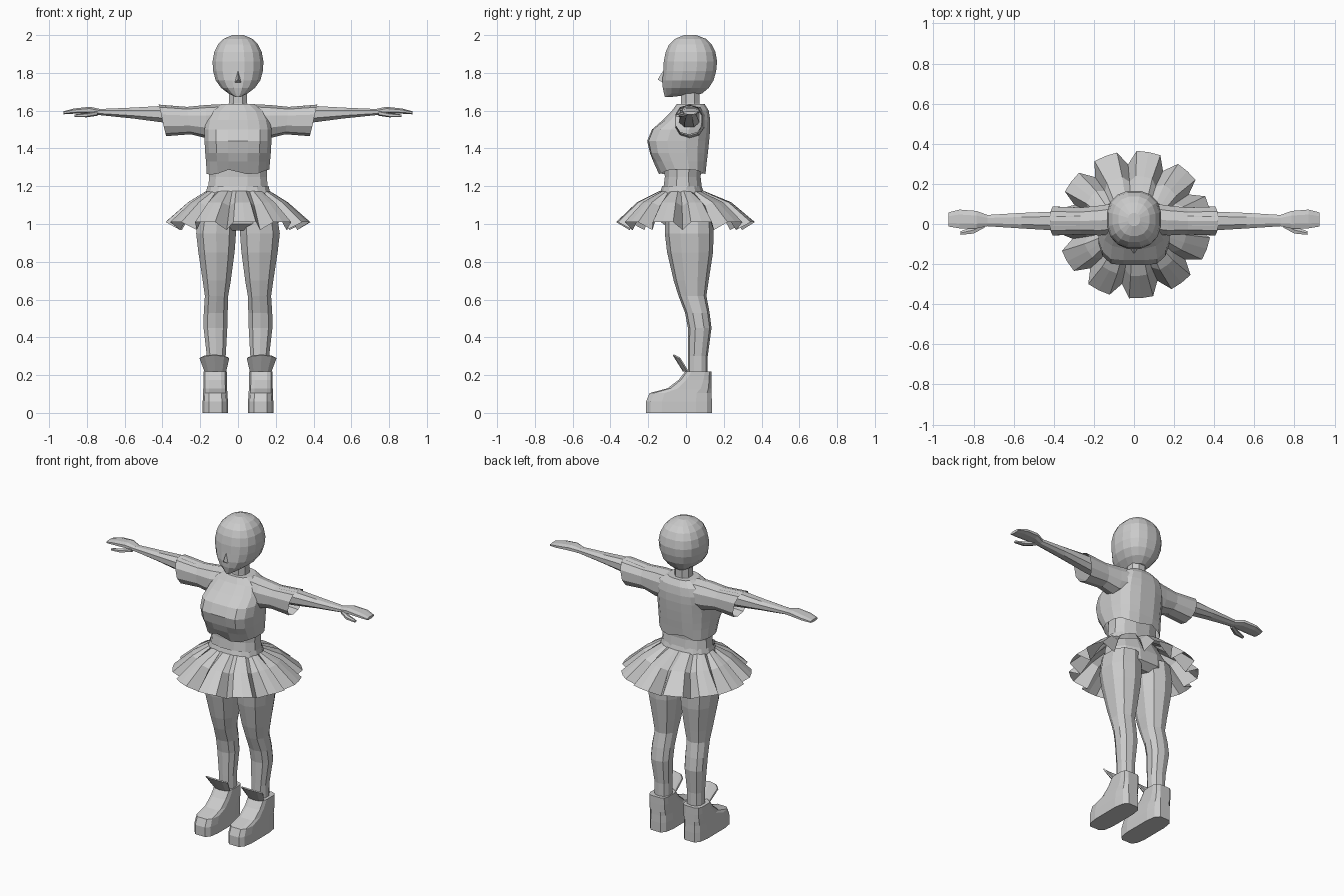
import bpy
from math import sin, cos, pi, radians, copysign


def make(name, verts, faces, mirror=False):
    me = bpy.data.meshes.new(name)
    me.from_pydata(verts, [], faces)
    me.update()
    ob = bpy.data.objects.new(name, me)
    bpy.context.collection.objects.link(ob)
    if mirror:
        ob.modifiers.new("mirror", "MIRROR").use_mirror_merge = False
    return ob


def spow(v, p):
    return copysign(abs(v) ** p, v)


def bridge(name, rings, caps=(True, True), mirror=False):
    """Join closed rings of equal point count with quads."""
    n = len(rings[0])
    verts = [v for r in rings for v in r]
    faces = [(k * n + i, k * n + (i + 1) % n, (k + 1) * n + (i + 1) % n, (k + 1) * n + i)
             for k in range(len(rings) - 1) for i in range(n)]
    if caps[0]:
        faces.append(tuple(reversed(range(n))))
    if caps[1]:
        faces.append(tuple(range(len(verts) - n, len(verts))))
    return make(name, verts, faces, mirror)


def tower(name, rows, n=12, p=0.85, **kw):
    """Rings stacked in z; row = (z, x min, x max, y front, y back)."""
    rings = []
    for z, x0, x1, y0, y1 in rows:
        rings.append([((x0 + x1) / 2 + (x1 - x0) / 2 * spow(cos(a), p),
                       (y0 + y1) / 2 + (y1 - y0) / 2 * spow(sin(a), p), z)
                      for a in (2 * pi * (i + 0.5) / n for i in range(n))])
    return bridge(name, rings, **kw)


def centred(name, rows, **kw):
    return tower(name, [(z, -w, w, y0, y1) for z, w, y0, y1 in rows], **kw)


def limb(name, rows, n=8, p=0.85, **kw):
    """Rings along x; row = (x, y front, y back, z low, z high, slant)."""
    rings = []
    for x, y0, y1, z0, z1, s in rows:
        rings.append([(x + s * sin(a),
                       (y0 + y1) / 2 + (y1 - y0) / 2 * spow(cos(a), p),
                       (z0 + z1) / 2 + (z1 - z0) / 2 * spow(sin(a), p))
                      for a in (2 * pi * (i + 0.5) / n for i in range(n))])
    return bridge(name, rings, mirror=True, **kw)


# head, nose and neck
centred("head", [
    (1.672, 0.012, -0.112, -0.085), (1.69, 0.05, -0.118, 0.085),
    (1.72, 0.09, -0.125, 0.122), (1.76, 0.12, -0.127, 0.148),
    (1.81, 0.134, -0.123, 0.162), (1.86, 0.137, -0.12, 0.167),
    (1.91, 0.128, -0.11, 0.158), (1.95, 0.108, -0.092, 0.138),
    (1.98, 0.078, -0.06, 0.108), (2.0, 0.03, -0.01, 0.055)], n=16)
make("nose", [(0, -0.15, 1.765), (-0.022, -0.118, 1.745), (0.022, -0.118, 1.745),
              (0, -0.118, 1.815)], [(0, 2, 1), (0, 1, 3), (0, 3, 2), (1, 2, 3)])
centred("neck", [(1.58, 0.065, -0.04, 0.085), (1.64, 0.052, -0.03, 0.075),
                 (1.72, 0.052, -0.03, 0.075)], n=8)

# cropped shirt, open at the hem
shirt = centred("shirt", [
    (1.275, 0.168, -0.145, 0.105), (1.33, 0.172, -0.175, 0.112),
    (1.375, 0.176, -0.205, 0.118), (1.44, 0.18, -0.22, 0.125),
    (1.50, 0.18, -0.195, 0.13), (1.55, 0.17, -0.125, 0.13),
    (1.60, 0.145, -0.075, 0.122), (1.635, 0.09, -0.05, 0.1)],
    n=16, p=0.75, caps=(False, True))
# hollow between the bust and a wavy hem
for v in shirt.data.vertices:
    if v.co.y < -0.1 and abs(v.co.x) < 0.06 and 1.35 < v.co.z < 1.53:
        v.co.y += 0.012
    if v.co.z < 1.28:
        v.co.z += 0.014 * cos(v.co.x * 30 + 1)

# sleeves, arms, hands, thumbs
limb("sleeve", [
    (0.07, -0.05, 0.11, 1.46, 1.635, 0), (0.17, -0.06, 0.095, 1.455, 1.63, 0),
    (0.26, -0.055, 0.085, 1.475, 1.62, 0.01), (0.40, -0.06, 0.09, 1.465, 1.632, 0.02)],
    n=10, caps=(False, False))
limb("arm", [
    (0.18, -0.04, 0.075, 1.51, 1.61, 0), (0.40, -0.035, 0.065, 1.535, 1.628, 0),
    (0.56, -0.025, 0.058, 1.557, 1.618, 0), (0.73, -0.013, 0.047, 1.575, 1.61, 0),
    (0.785, -0.025, 0.068, 1.583, 1.622, 0), (0.87, -0.025, 0.075, 1.583, 1.612, 0),
    (0.925, -0.015, 0.06, 1.58, 1.597, 0)])
limb("thumb", [
    (0.745, -0.02, 0.015, 1.573, 1.60, 0), (0.80, -0.05, -0.01, 1.565, 1.588, 0),
    (0.865, -0.055, -0.035, 1.566, 1.58, 0)], n=6)

# waist and hips
centred("waist_and_hips", [
    (0.965, 0.10, -0.07, 0.10), (1.0, 0.20, -0.11, 0.142), (1.08, 0.20, -0.12, 0.135),
    (1.17, 0.165, -0.125, 0.09), (1.25, 0.157, -0.115, 0.08), (1.36, 0.16, -0.12, 0.09)],
    caps=(True, False))

# legs
tower("leg", [
    (0.18, 0.065, 0.165, 0.01, 0.115), (0.30, 0.063, 0.167, 0.01, 0.115),
    (0.45, 0.054, 0.185, 0.01, 0.135), (0.53, 0.052, 0.184, -0.005, 0.125),
    (0.62, 0.049, 0.178, -0.04, 0.108), (0.70, 0.035, 0.19, -0.065, 0.12),
    (0.85, 0.014, 0.214, -0.10, 0.143), (0.95, 0.006, 0.226, -0.112, 0.146),
    (1.05, 0.006, 0.21, -0.112, 0.14)], n=10, mirror=True)

# chunky boots
tower("boot", [
    (0.0, 0.052, 0.188, -0.215, 0.14), (0.06, 0.052, 0.188, -0.215, 0.14),
    (0.105, 0.055, 0.186, -0.195, 0.138), (0.13, 0.057, 0.185, -0.10, 0.137),
    (0.175, 0.058, 0.184, -0.04, 0.136), (0.22, 0.058, 0.184, -0.005, 0.135)],
    n=12, p=0.5, mirror=True)

# flared tongue on the front of each boot
cols = [radians(190 + 40 * i) for i in range(5)]
low = [(0.12 + 0.058 * cos(a), 0.012 + 0.028 * sin(a), 0.218) for a in cols]
high = [(0.125 + 0.08 * cos(a), -0.03 + 0.04 * sin(a), 0.285 - 0.02 * sin(a)) for a in cols]
tongue = make("boot_tongue", low + high,
              [(i, i + 1, i + 6, i + 5) for i in range(4)], mirror=True)
tongue.modifiers.new("thickness", "SOLIDIFY").thickness = 0.008

# waistband and pleated skirt
centred("waistband", [(1.165, 0.172, -0.14, 0.097), (1.20, 0.165, -0.128, 0.085)],
        n=16, caps=(False, False))
PLEATS = 11
levels = [(1.175, 1.175, 0.168, 0.162, 0.117, -0.022),
          (1.115, 1.095, 0.265, 0.235, 0.25, -0.01),
          (1.01, 0.968, 0.385, 0.315, 0.368, -0.003)]
rings = []
for zo, zi, ro, ri, ry, yc in levels:
    ring = []
    for k in range(PLEATS):
        for off, outer in ((-9, 1), (0, 1), (9, 1), (16.4, 0)):
            a = radians(79 + k * 360 / PLEATS + off)
            rad = ro if outer else ri
            rad_y = ry if outer else ry * ri / ro
            ring.append((rad * cos(a), yc + rad_y * sin(a), zo if outer else zi))
    rings.append(ring)
bridge("pleated_skirt", rings, caps=(False, False))
